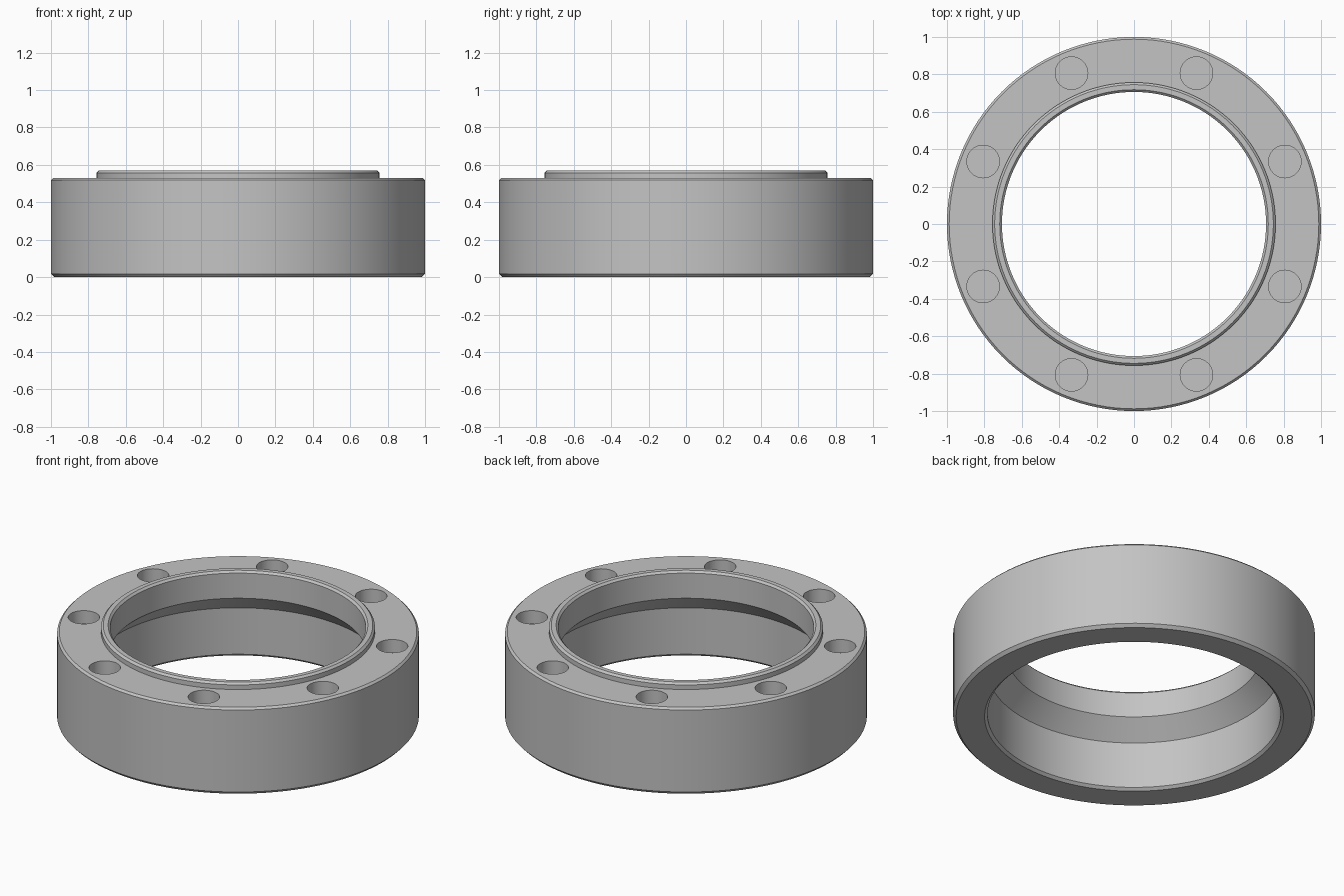
import bpy
import bmesh
from math import pi, radians, cos, sin
from mathutils import Matrix, Vector

cube = bpy.data.objects.get("Cube")
if cube:
    bpy.data.objects.remove(cube, do_unlink=True)

# Single plain grey material
grey = bpy.data.materials.new("plain grey")
grey.use_nodes = True
colour = (0.55, 0.55, 0.55, 1)
grey.diffuse_color = colour
grey.node_tree.nodes["Principled BSDF"].inputs["Base Color"].default_value = colour


def make_object(name, bm):
    bmesh.ops.recalc_face_normals(bm, faces=bm.faces)
    mesh = bpy.data.meshes.new(name)
    bm.to_mesh(mesh)
    bm.free()
    mesh.materials.append(grey)
    obj = bpy.data.objects.new(name, mesh)
    bpy.context.collection.objects.link(obj)
    return obj


# Ring cross-section (radius, height): outer wall, raised lip, stepped bore
TOP, LIP_TOP = 0.53, 0.57
profile = [
    (0.983, 0), (1, 0.018), (1, TOP - 0.012), (0.988, TOP),
    (0.757, TOP), (0.757, LIP_TOP - 0.012), (0.745, LIP_TOP),
    (0.718, LIP_TOP), (0.706, LIP_TOP - 0.012), (0.706, 0.405),
    (0.81, 0.298), (0.81, 0.015), (0.826, 0),
]
bm = bmesh.new()
verts = [bm.verts.new((r, 0, z)) for r, z in profile]
edges = [bm.edges.new((v, verts[(i + 1) % len(verts)])) for i, v in enumerate(verts)]
bmesh.ops.spin(bm, geom=verts + edges, cent=(0, 0, 0), axis=(0, 0, 1),
               angle=2 * pi, steps=128, use_merge=True)
bmesh.ops.remove_doubles(bm, verts=bm.verts, dist=0.0005)
ring = make_object("flange_ring", bm)

# Eight blind bolt holes in the top face
HOLE_DEPTH = 0.08
bm = bmesh.new()
for i in range(8):
    a = radians(22.5 + 45 * i)
    place = Matrix.Translation(Vector((0.873 * cos(a), 0.873 * sin(a), TOP)))
    bmesh.ops.create_cone(bm, cap_ends=True, segments=40, radius1=0.087,
                          radius2=0.087, depth=2 * HOLE_DEPTH, matrix=place)
cutter = make_object("bolt_hole_cutter", bm)

cut = ring.modifiers.new("bolt holes", "BOOLEAN")
cut.operation = "DIFFERENCE"
cut.solver = "EXACT"
cut.object = cutter
for obj in bpy.context.selected_objects:
    obj.select_set(False)
bpy.context.view_layer.objects.active = ring
ring.select_set(True)
bpy.ops.object.modifier_apply(modifier=cut.name)
bpy.data.objects.remove(cutter, do_unlink=True)

# Smooth walls with crisp chamfers
bpy.ops.object.shade_smooth_by_angle(angle=radians(20))
